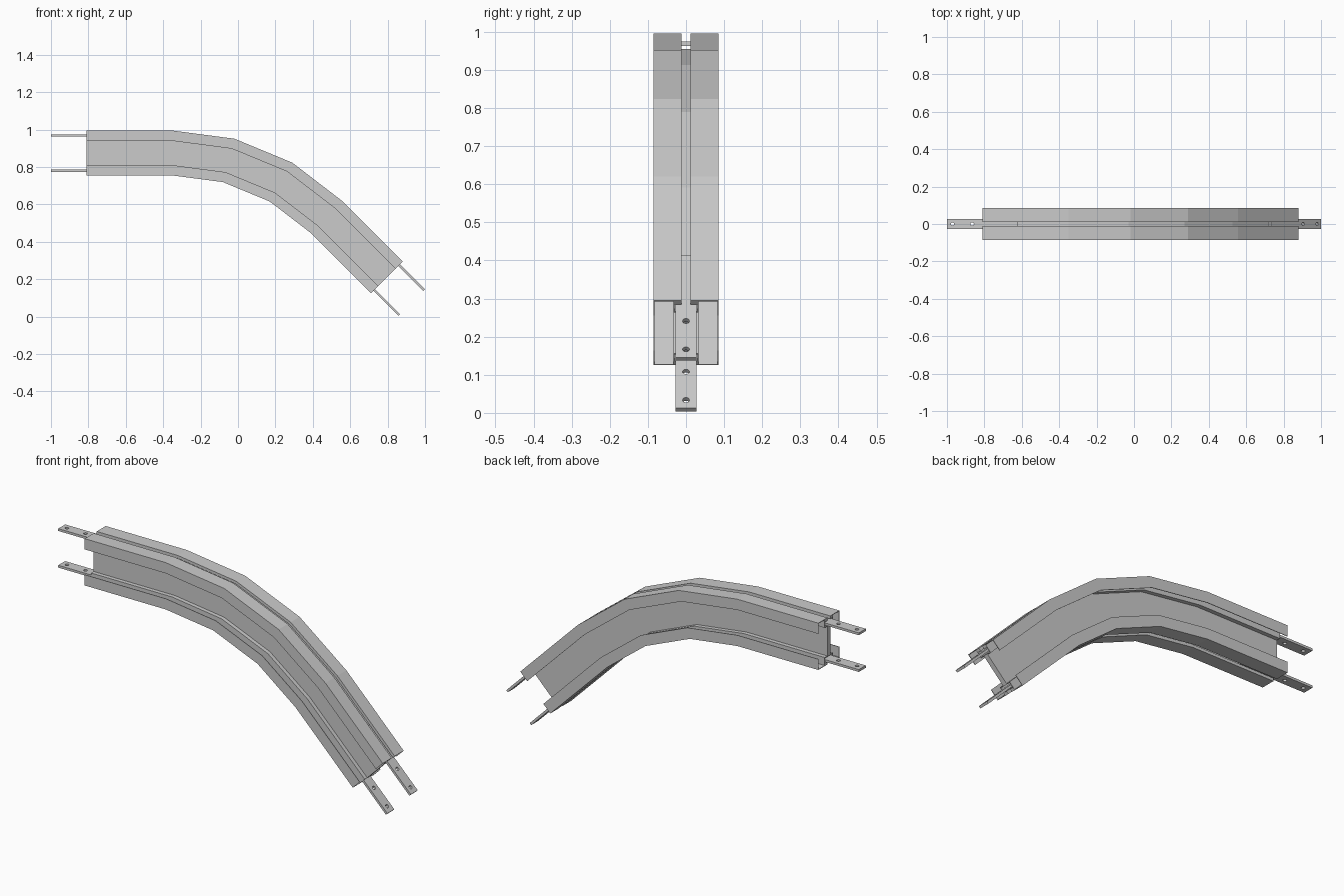
import bpy, bmesh, math
from mathutils import Matrix, Vector

if "Cube" in bpy.data.objects:
    bpy.data.objects.remove(bpy.data.objects["Cube"])

# Bend layout: straight, 45 degree arc in three facets, straight
CX, CZ = -0.35, -0.285
R_IN, HEIGHT = 1.04, 0.24
STRAIGHT = 0.46
BEND = math.radians(45)


def station(angle, run, y, r):
    """Point at bend angle, moved along the tangent by run, at radius r."""
    s, c = math.sin(angle), math.cos(angle)
    return Vector((CX + r * s + run * c, y, CZ + r * c - run * s))


# Upper right quarter of the beam section (y, height above mid-line)
H = HEIGHT / 2
quarter = [
    (0.012, H - 0.040 - 0.004),   # web, placed just under the slot floor
    (0.033, H - 0.044), (0.033, H - 0.003), (0.082, H - 0.003),
    (0.082, H - 0.055), (0.085, H - 0.055), (0.085, H),
    (0.012, H), (0.012, H - 0.015), (0.030, H - 0.015), (0.030, H - 0.040),
]
section = quarter + [(-y, z) for y, z in reversed(quarter)]
section += [(-y, -z) for y, z in section]

stations = [(0, -STRAIGHT)] + [(BEND * i / 3, 0) for i in range(4)] + [(BEND, STRAIGHT)]

# Beam: section swept along the stations
bm = bmesh.new()
rings = [[bm.verts.new(station(a, run, y, R_IN + H + z)) for y, z in section]
         for a, run in stations]
n = len(section)
for r0, r1 in zip(rings, rings[1:]):
    for i in range(n):
        j = (i + 1) % n
        bm.faces.new((r0[i], r0[j], r1[j], r1[i]))
bm.faces.new(rings[0])
bm.faces.new(rings[-1])
bmesh.ops.recalc_face_normals(bm, faces=bm.faces)
mesh = bpy.data.meshes.new("curved_beam")
bm.to_mesh(mesh)
bm.free()
bpy.context.collection.objects.link(bpy.data.objects.new("curved_beam", mesh))


# Connector bars: flat strips with two bolt holes in the exposed half
def connector(name, matrix):
    half, w, thick = 0.19, 0.028, 0.012
    curve = bpy.data.curves.new(name, 'CURVE')
    curve.dimensions = '2D'
    curve.fill_mode = 'BOTH'
    curve.extrude = thick / 2
    loops = [[(-half, -w), (half, -w), (half, w), (-half, w)]]
    for hx in (half - 0.03, half - 0.135):
        loops.append([(hx + 0.009 * math.cos(k * math.pi / 8),
                       0.009 * math.sin(k * math.pi / 8)) for k in range(16)])
    for pts in loops:
        sp = curve.splines.new('POLY')
        sp.points.add(len(pts) - 1)
        for p, (x, y) in zip(sp.points, pts):
            p.co = (x, y, 0, 1)
        sp.use_cyclic_u = True
    tmp = bpy.data.objects.new(name + "_outline", curve)
    bpy.context.collection.objects.link(tmp)
    deps = bpy.context.evaluated_depsgraph_get()
    bar_mesh = bpy.data.meshes.new_from_object(tmp.evaluated_get(deps))
    bpy.data.objects.remove(tmp)
    for poly in bar_mesh.polygons:
        poly.use_smooth = False
    bar = bpy.data.objects.new(name, bar_mesh)
    bar.matrix_world = matrix
    bpy.context.collection.objects.link(bar)


for label, r in (("upper", R_IN + 0.213), ("lower", R_IN + 0.025)):
    connector(f"{label}_left_connector",
              Matrix.Translation(station(0, -STRAIGHT, 0, r)) @ Matrix.Rotation(math.pi, 4, 'Z'))
    connector(f"{label}_right_connector",
              Matrix.Translation(station(BEND, STRAIGHT, 0, r)) @ Matrix.Rotation(BEND, 4, 'Y'))
